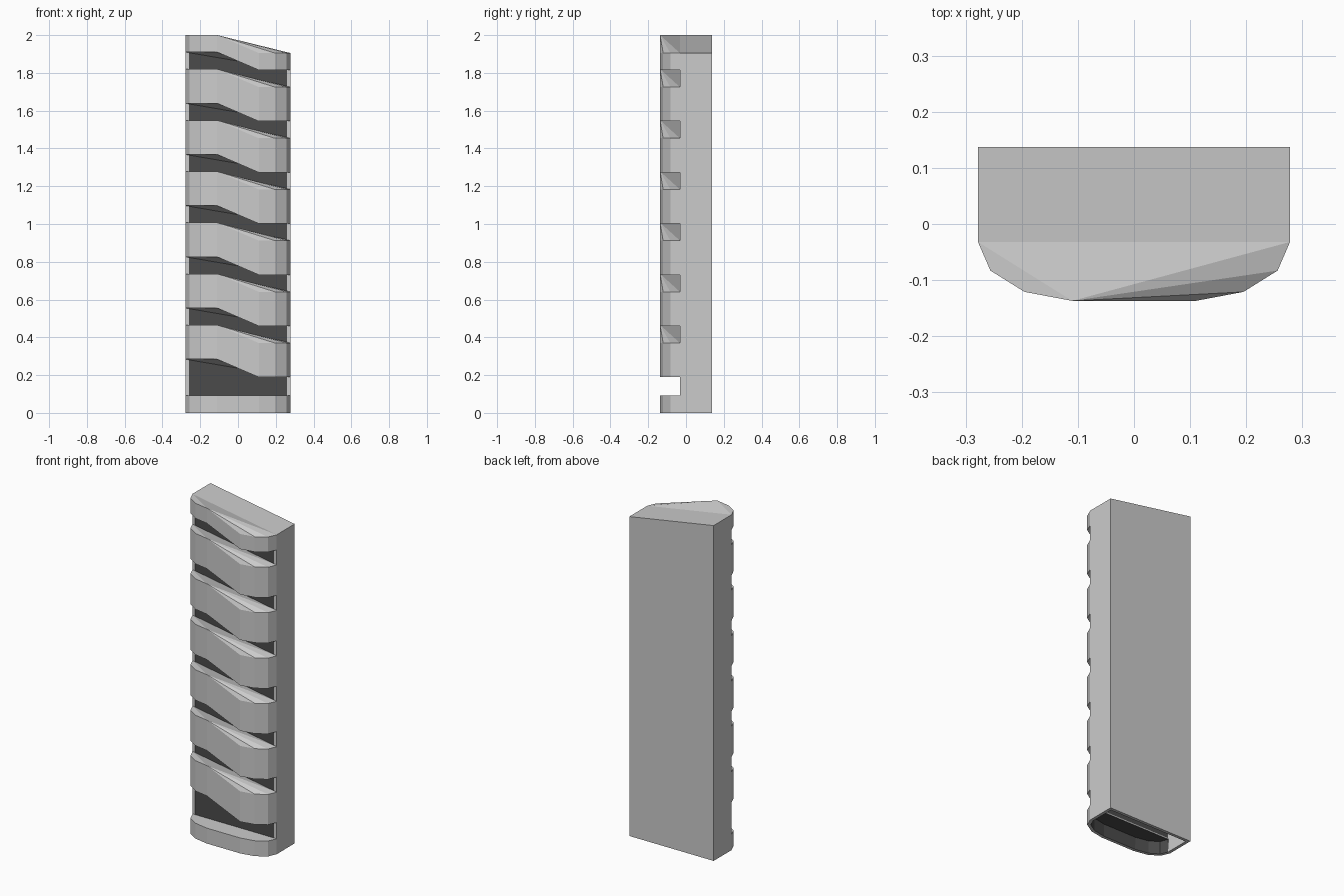
import bpy, bmesh

if "Cube" in bpy.data.objects:
    bpy.data.objects.remove(bpy.data.objects["Cube"])

W, BACK, SHOULDER = 0.278, 0.137, -0.032   # half width, back plane, start of rounded front
DROP, PITCH, GAP = 0.095, 0.271, 0.09      # slope drop, band spacing, slot height
FRONT = [(-W, SHOULDER), (-0.256, -0.083), (-0.195, -0.121), (-0.11, -0.137),
         (0.11, -0.137), (0.195, -0.121), (0.256, -0.083), (W, SHOULDER)]

dark = bpy.data.materials.new("dark_backing")
dark.diffuse_color = (0.07, 0.07, 0.07, 1)
dark.use_nodes = True
dark.node_tree.nodes["Principled BSDF"].inputs["Base Color"].default_value = dark.diffuse_color
grey = bpy.data.materials.new("grey_shell")
grey.diffuse_color = (0.8, 0.8, 0.8, 1)
grey.use_nodes = True
grey.node_tree.nodes["Principled BSDF"].inputs["Base Color"].default_value = grey.diffuse_color


def make(name, verts, faces, mats=()):
    bm = bmesh.new()
    vs = [bm.verts.new(v) for v in verts]
    for f in faces:
        bm.faces.new([vs[i] for i in f])
    bmesh.ops.recalc_face_normals(bm, faces=bm.faces[:])
    me = bpy.data.meshes.new(name)
    bm.to_mesh(me)
    bm.free()
    for m in mats:
        me.materials.append(m)
    ob = bpy.data.objects.new(name, me)
    bpy.context.collection.objects.link(ob)
    return ob


def block(name, low, high, drop, hollow=False, mats=()):
    """Rounded front block whose right half sits lower by drop."""
    step = lambda x: drop if x > 0 else 0
    verts = [(x, y, z - step(x)) for z in (low, high) for x, y in FRONT]
    # folded cap: flat left, twisted middle, lower right
    cap = [(0, 1, 2, 3), (0, 3, 7), (3, 4, 5), (3, 5, 6), (3, 6, 7)]
    faces = [tuple(i + 8 for i in f) for f in cap]
    faces += [(i, i + 1, i + 9, i + 8) for i in range(7)]
    if not hollow:
        faces += cap + [(0, 7, 15, 8)]
    return make(name, verts, faces, mats)


def thicken(ob, t, inner=0):
    mod = ob.modifiers.new("wall", 'SOLIDIFY')
    mod.thickness, mod.offset, mod.use_even_offset = t, -1, True
    mod.material_offset = inner


# wavy front bands
for i in range(7):
    low = 0.284 + i * PITCH
    high = 2.0 if i == 6 else low + PITCH - GAP
    block(f"front_band_{i + 1}", low, high, DROP)

# flat base ring, open underneath
base = block("base_ring", 0, 0.092, 0, hollow=True, mats=(grey, dark))
thicken(base, 0.018, inner=1)

# back housing with sloped top, open at the front and bottom
housing = make("back_housing",
               [(-W, SHOULDER, 0), (-W, BACK, 0), (W, BACK, 0), (W, SHOULDER, 0),
                (-W, SHOULDER, 2), (-W, BACK, 2), (W, BACK, 2 - DROP), (W, SHOULDER, 2 - DROP)],
               [(0, 1, 5, 4), (1, 2, 6, 5), (2, 3, 7, 6), (4, 5, 6, 7)])
thicken(housing, 0.018)

# dark panel seen through the slots
P, py = W - 0.016, SHOULDER + 0.002
make("slot_backing",
     [(-P, py, 0.08), (P, py, 0.08), (P, py, 1.99 - DROP), (-P, py, 1.99)],
     [(0, 1, 2, 3)], (dark,))
